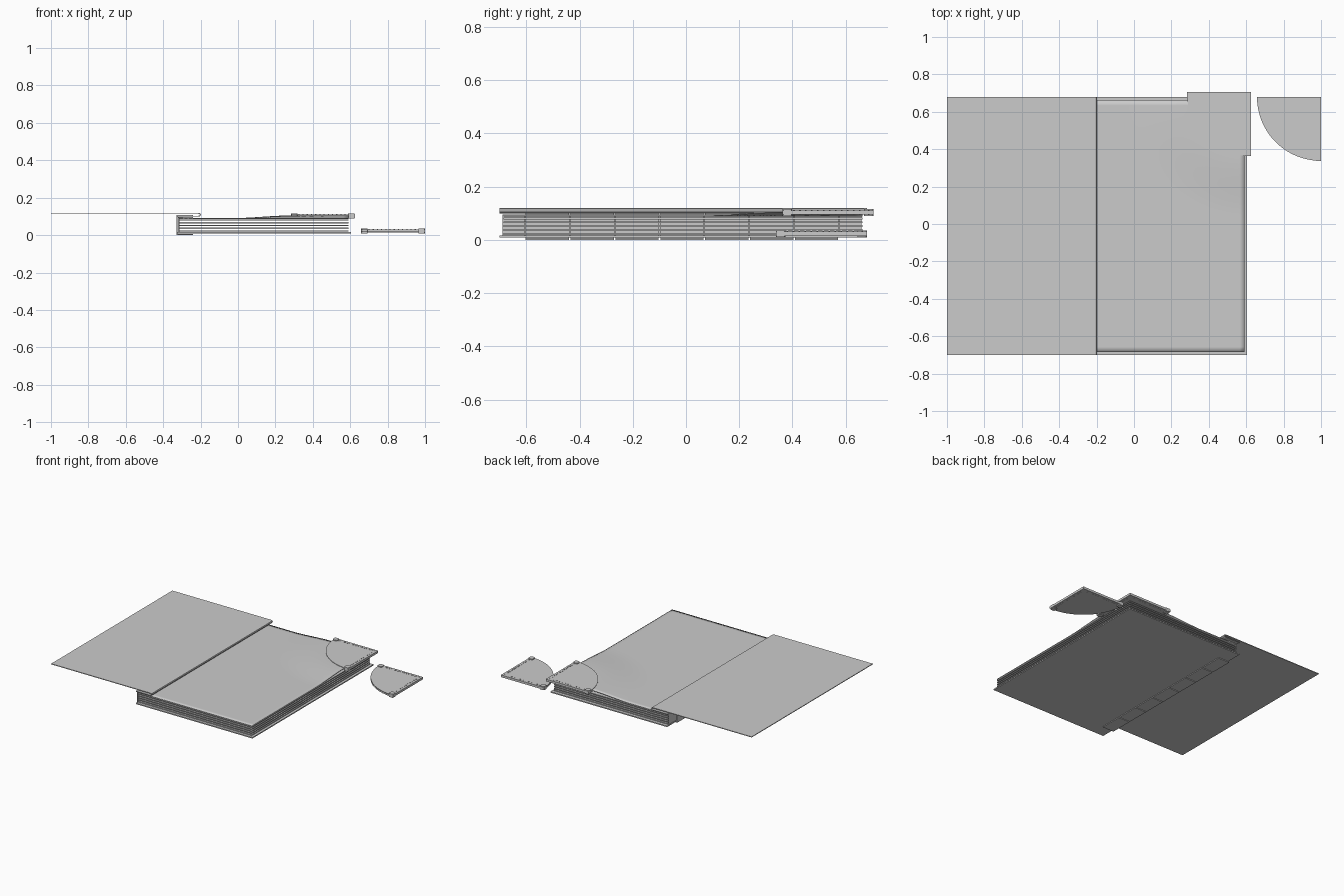
import bpy, bmesh, math

if "Cube" in bpy.data.objects:
    bpy.data.objects.remove(bpy.data.objects["Cube"])

Y0, Y1 = -0.70, 0.68


def finish(bm, name):
    bmesh.ops.recalc_face_normals(bm, faces=bm.faces)
    me = bpy.data.meshes.new(name)
    bm.to_mesh(me)
    bm.free()
    ob = bpy.data.objects.new(name, me)
    bpy.context.collection.objects.link(ob)
    return ob


def add_box(bm, lo, hi, bevel=0):
    vs = bmesh.ops.create_cube(bm, size=1)["verts"]
    for v in vs:
        v.co = [(lo[i] + hi[i]) / 2 + v.co[i] * (hi[i] - lo[i]) for i in range(3)]
    if bevel:
        es = list({e for v in vs for e in v.link_edges
                   if abs(e.verts[0].co.z - e.verts[1].co.z) > 1e-5})
        bmesh.ops.bevel(bm, geom=es, offset=bevel, segments=3, affect='EDGES', profile=0.5)


def box(name, lo, hi):
    bm = bmesh.new()
    add_box(bm, lo, hi)
    return finish(bm, name)


def strip(name, path, y0, y1, thick):
    """Sweep an x/z path along y and give it thickness."""
    bm = bmesh.new()
    a = [bm.verts.new((x, y0, z)) for x, z in path]
    b = [bm.verts.new((x, y1, z)) for x, z in path]
    for i in range(len(path) - 1):
        bm.faces.new((a[i], a[i + 1], b[i + 1], b[i]))
    ob = finish(bm, name)
    m = ob.modifiers.new("thickness", 'SOLIDIFY')
    m.thickness, m.offset, m.use_even_offset = thick, 0, True
    return ob


# Covers: the front one is folded back over itself at the hinge
box("back_cover", (-0.325, Y0, 0.009), (0.605, Y1, 0.017))
strip("front_cover", [(-0.325, 0.101), (-0.21, 0.101), (-0.203, 0.104), (-0.201, 0.109),
                      (-0.203, 0.114), (-0.21, 0.117), (-1.0, 0.117)], Y0, Y1, 0.005)

# Spine wall and the row of C-shaped binding panels around it
strip("spine", [(-0.24, 0.094), (-0.32, 0.094), (-0.32, 0.015), (-0.24, 0.015)],
      Y0 + 0.01, Y1 - 0.02, 0.004)
panels, start, pitch = 7, -0.605, 0.1685
for i in range(panels):
    y = start + i * pitch
    strip("spine_panel", [(-0.24, 0.105), (-0.327, 0.105), (-0.327, 0.0025), (-0.24, 0.0025)],
          y + 0.003, y + pitch - 0.003, 0.005)
for i in range(panels + 1):
    y = start + i * pitch
    box("binding_cord", (-0.319, y - 0.003, 0.017), (-0.312, y + 0.003, 0.092))

# Page bundles with gaps between them
for i in range(5):
    z = 0.019 + i * 0.0145
    box("page_bundle", (-0.315, -0.685, z), (0.59, 0.662, z + 0.007))

# Top page, lifted where the metal corner is fitted
bm = bmesh.new()
bmesh.ops.create_grid(bm, x_segments=36, y_segments=48, size=0.5)
for v in bm.verts:
    v.co.x = -0.315 + (v.co.x + 0.5) * 0.905
    v.co.y = -0.685 + (v.co.y + 0.5) * 1.347
    d = math.hypot(0.59 - v.co.x, 0.662 - v.co.y)
    t = max(0, min(1, (0.62 - d) / 0.32))
    v.co.z = 0.089 + 0.0145 * t * t * (3 - 2 * t)
for f in bm.faces:
    f.smooth = True
page = finish(bm, "top_page")
m = page.modifiers.new("thickness", 'SOLIDIFY')
m.thickness, m.offset = 0.004, 0


# Metal corner: two quarter-disc plates, rim walls, rolled tips and rivets
def metal_corner(name, cx, cy, z, r=0.34):
    bm = bmesh.new()
    for lo in (z + 0.006, z + 0.017):
        pts = [(cx, cy)] + [(cx - r * math.cos(a), cy - r * math.sin(a))
                            for a in [math.pi / 2 * k / 24 for k in range(25)]]
        f = bm.faces.new([bm.verts.new((x, y, lo)) for x, y in pts])
        ext = bmesh.ops.extrude_face_region(bm, geom=[f], use_keep_orig=True)["geom"]
        for v in ext:
            if isinstance(v, bmesh.types.BMVert):
                v.co.z += 0.003
    add_box(bm, (cx - r, cy - 0.012, z + 0.005), (cx + 0.002, cy + 0.002, z + 0.021))
    add_box(bm, (cx - 0.012, cy - r, z + 0.005), (cx + 0.002, cy + 0.002, z + 0.021))
    for x, y in ((cx - r, cy - 0.034), (cx - 0.034, cy - r)):
        add_box(bm, (x, y, z), (x + 0.035, y + 0.035, z + 0.026), 0.009)
    for k in range(12):
        s = 0.05 + k * 0.0225
        for x, y in ((cx - s, cy - 0.016), (cx - 0.016, cy - s)):
            add_box(bm, (x - 0.003, y - 0.003, z + 0.004), (x + 0.003, y + 0.003, z + 0.0225))
    return finish(bm, name)


metal_corner("fitted_corner", 0.623, 0.703, 0.09)
metal_corner("loose_corner", 0.998, 0.678, 0.01)
